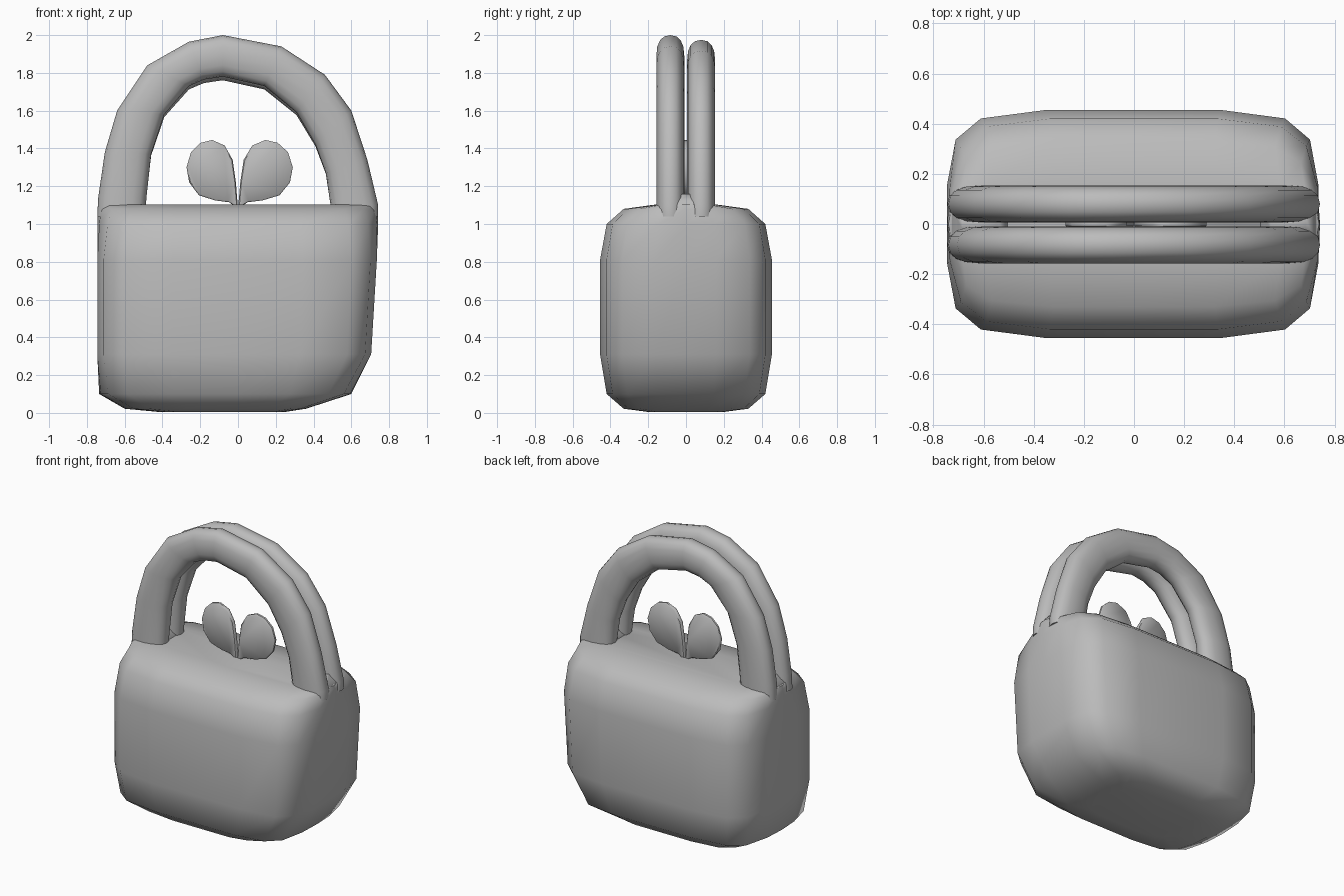
import bpy
import bmesh
from math import cos, sin, pi, copysign

if "Cube" in bpy.data.objects:
    bpy.data.objects.remove(bpy.data.objects["Cube"], do_unlink=True)

grey = bpy.data.materials.new("mid grey")
grey.use_nodes = True
grey.diffuse_color = (0.5, 0.5, 0.5, 1)
grey.node_tree.nodes["Principled BSDF"].inputs["Base Color"].default_value = (0.5, 0.5, 0.5, 1)


def finish(name, bm, angle):
    bmesh.ops.recalc_face_normals(bm, faces=bm.faces)
    mesh = bpy.data.meshes.new(name)
    bm.to_mesh(mesh)
    bm.free()
    mesh.materials.append(grey)
    obj = bpy.data.objects.new(name, mesh)
    bpy.context.collection.objects.link(obj)
    bpy.ops.object.select_all(action="DESELECT")
    obj.select_set(True)
    bpy.context.view_layer.objects.active = obj
    bpy.ops.object.shade_smooth_by_angle(angle=angle)
    return obj


def loft(name, rings, angle=pi / 3):
    """Skin a list of equal-length point rings and cap both ends."""
    bm = bmesh.new()
    loops = [[bm.verts.new(p) for p in ring] for ring in rings]
    for a, b in zip(loops, loops[1:]):
        for i in range(len(a)):
            j = (i + 1) % len(a)
            bm.faces.new((a[i], a[j], b[j], b[i]))
    bm.faces.new(loops[0])
    bm.faces.new(loops[-1])
    return finish(name, bm, angle)


# Bag body: chamfered rounded-box rings, with a larger cut at the lower left (+x)
quarter = [(1, 0), (1, 0.35), (0.955, 0.74), (0.82, 0.925), (0.47, 1), (0, 1)]
outline = quarter + [(-x, y) for x, y in quarter[-2::-1]]
outline += [(x, -y) for x, y in outline[-2:0:-1]]

# height, reach to -x, reach to +x, half depth, extra corner rounding
levels = [
    (0.005, 0.42, 0.25, 0.2, 0.1),
    (0.022, 0.6, 0.36, 0.33, 0.05),
    (0.1, 0.735, 0.6, 0.42, 0.03),
    (0.31, 0.745, 0.705, 0.455, 0),
    (0.81, 0.745, 0.735, 0.455, 0),
    (1.0, 0.745, 0.742, 0.42, 0.04),
    (1.08, 0.745, 0.742, 0.33, 0.08),
    (1.104, 0.74, 0.738, 0.155, 0.04),
]
loft("bag_body", [
    [(x * (right if x > 0 else left) * (1 - cut * abs(y)), y * depth, z) for x, y in outline]
    for z, left, right, depth, cut in levels
])

# Handles: soft oval sections strung between an inner and an outer arch
inner = [(-0.49, 1.04), (-0.485, 1.14), (-0.46, 1.37), (-0.39, 1.58), (-0.26, 1.73), (-0.08, 1.78),
         (0.14, 1.73), (0.31, 1.59), (0.41, 1.42), (0.465, 1.27), (0.49, 1.1), (0.49, 1.04)]
outer = [(-0.745, 1.04), (-0.74, 1.14), (-0.705, 1.38), (-0.64, 1.6), (-0.48, 1.84), (-0.08, 2.0),
         (0.23, 1.94), (0.46, 1.79), (0.6, 1.6), (0.685, 1.34), (0.742, 1.1), (0.742, 1.04)]
# Extra stations round the left shoulder
inner.insert(5, (-0.18, 1.765))
outer.insert(5, (-0.26, 1.965))


def handle(name, y_mid, drop):
    rings = []
    for (xi, zi), (xo, zo) in zip(inner, outer):
        ring = []
        for k in range(16):
            c, s = cos(k * pi / 8), sin(k * pi / 8)
            t = 0.5 + 0.5 * copysign(abs(c) ** 0.85, c)
            y = y_mid + 0.074 * copysign(abs(s) ** 0.85, s)
            z = zi + (zo - zi) * t
            ring.append((xi + (xo - xi) * t, y, z - drop * max(0, z - 1.1)))
        rings.append(ring)
    return loft(name, rings)


handle("front_handle", -0.083, 0)
handle("back_handle", 0.08, 0.028)

# Web joining the feet of the two handles
for side, x in (("left", 0.615), ("right", -0.615)):
    loft(side + "_handle_web", [
        [(x + sx * w, sy * d, z) for sx, sy in ((-1, -1), (1, -1), (1, 1), (-1, 1))]
        for z, w, d in ((1.04, 0.12, 0.09), (1.11, 0.11, 0.06), (1.16, 0.07, 0.02))
    ])

# Leaf pair: thin plates with a slightly softened rim
leaf = [(0.0, 1.08), (0.05, 1.115), (0.13, 1.125), (0.22, 1.152), (0.275, 1.22), (0.29, 1.3),
        (0.265, 1.38), (0.21, 1.43), (0.145, 1.445), (0.075, 1.415), (0.03, 1.34), (0.012, 1.22)]
for name, scale in (("left_leaf", 1), ("right_leaf", -0.94)):
    rings = []
    for y, size in ((-0.014, 0.95), (-0.007, 1), (0.007, 1), (0.014, 0.95)):
        rings.append([(scale * (0.14 + (x - 0.14) * size), y, 1.28 + (z - 1.28) * size)
                      for x, z in leaf])
    loft(name, rings, pi / 4)
